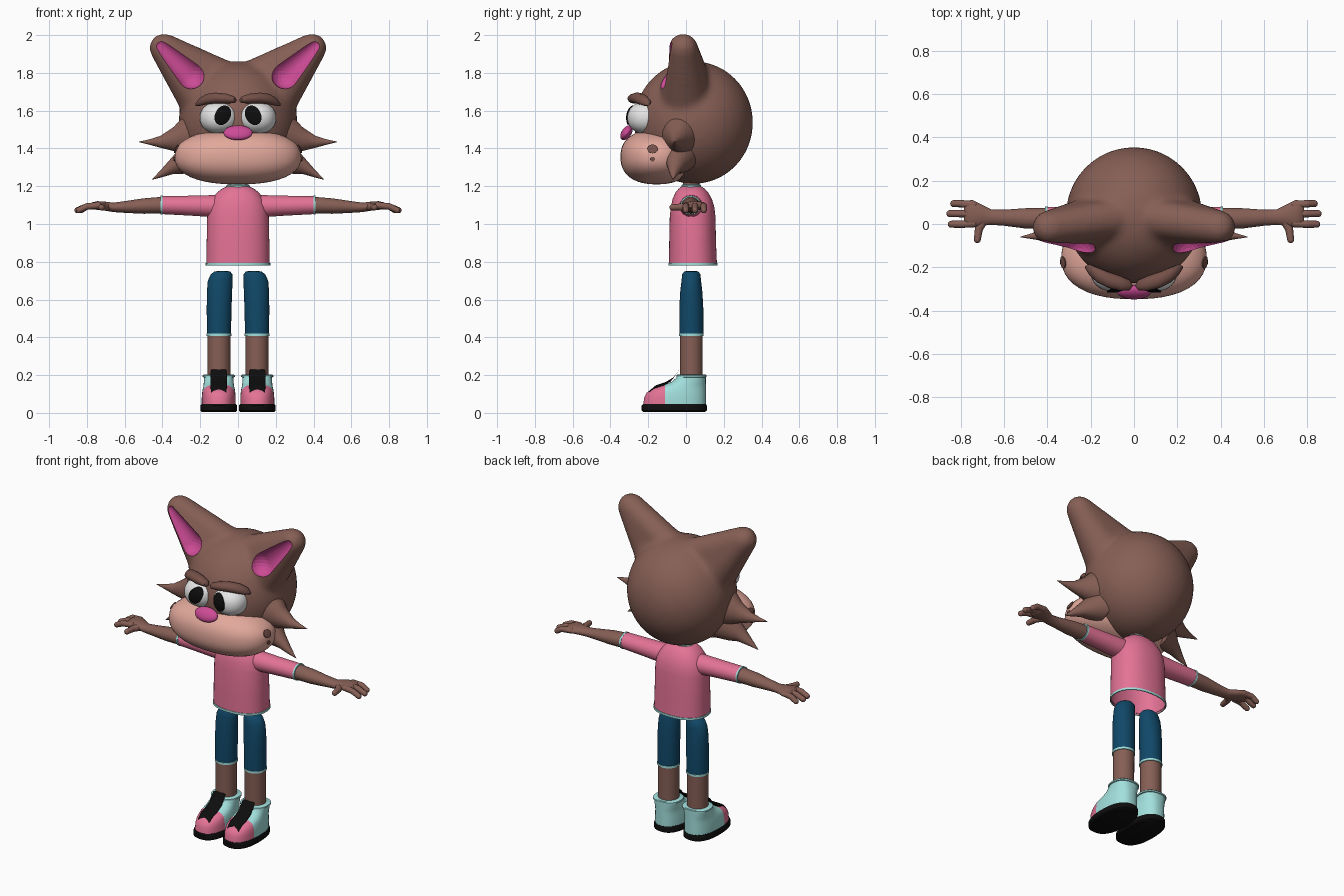
import bpy, bmesh, math
from mathutils import Vector, Matrix

if "Cube" in bpy.data.objects:
    bpy.data.objects.remove(bpy.data.objects["Cube"])


def material(name, r, g, b):
    m = bpy.data.materials.new(name)
    lin = [((c / 255 + 0.055) / 1.055) ** 2.4 if c > 10 else c / 255 / 12.92 for c in (r, g, b)]
    m.diffuse_color = (*lin, 1)
    m.use_nodes = True
    m.node_tree.nodes["Principled BSDF"].inputs["Base Color"].default_value = m.diffuse_color
    return m


BROWN = material("brown fur", 134, 95, 85)
DARK = material("dark brown", 116, 80, 72)
PEACH = material("peach", 226, 168, 155)
PINK = material("shirt pink", 228, 115, 150)
MAGENTA = material("magenta", 205, 75, 150)
NAVY = material("navy", 16, 72, 104)
AQUA = material("aqua", 162, 224, 221)
WHITE = material("eye white", 228, 228, 228)
BLACK = material("black", 13, 13, 13)


def finish(name, bm, mats, mirror=False):
    bmesh.ops.recalc_face_normals(bm, faces=bm.faces)
    me = bpy.data.meshes.new(name)
    bm.to_mesh(me)
    bm.free()
    ob = bpy.data.objects.new(name, me)
    bpy.context.collection.objects.link(ob)
    for m in mats:
        me.materials.append(m)
    if mirror:
        ob.modifiers.new("mirror", 'MIRROR').use_mirror_merge = False
    return ob


def add_ball(bm, c, r, n=2.0, tilt=0.0, seg=32):
    """Superellipsoid, optionally tilted about x."""
    vs = bmesh.ops.create_uvsphere(bm, u_segments=seg, v_segments=seg // 2, radius=1)['verts']
    rot = Matrix.Rotation(tilt, 3, 'X')
    for v in vs:
        p = v.co / sum(abs(k) ** n for k in v.co) ** (1 / n)
        v.co = Vector(c) + rot @ Vector([p[i] * r[i] for i in range(3)])


def ball(name, c, r, mat, mirror=False, **kw):
    bm = bmesh.new()
    add_ball(bm, c, r, **kw)
    return finish(name, bm, [mat], mirror)


def add_hull(bm, balls, seg=16):
    """Convex skin around several balls given as (x, y, z, radius)."""
    t = bmesh.new()
    for x, y, z, r in balls:
        add_ball(t, (x, y, z), (r, r, r), seg=seg)
    res = bmesh.ops.convex_hull(t, input=t.verts)
    junk = {g for g in res['geom_interior'] + res['geom_unused'] if isinstance(g, bmesh.types.BMVert)}
    bmesh.ops.delete(t, geom=list(junk), context='VERTS')
    me = bpy.data.meshes.new("temp")
    t.to_mesh(me)
    t.free()
    bm.from_mesh(me)
    bpy.data.meshes.remove(me)


def loft(name, rings, mat, axes="xy", n=2.0, seg=32, caps=(True, True), mirror=False, split=None):
    """Skin over rings (x, y, z, a, b) with half sizes a, b along two axes."""
    unit = {'x': Vector((1, 0, 0)), 'y': Vector((0, 1, 0)), 'z': Vector((0, 0, 1)),
            'd': Vector((0, 0.55, 0.83))}
    u, w = unit[axes[0]], unit[axes[1]]
    bm = bmesh.new()
    loops = []
    for x, y, z, a, b in rings:
        loop = []
        for i in range(seg):
            t = 2 * math.pi * (i + 0.5) / seg
            c, s = math.cos(t), math.sin(t)
            k = (abs(c) ** n + abs(s) ** n) ** (-1 / n)
            loop.append(bm.verts.new(Vector((x, y, z)) + u * a * c * k + w * b * s * k))
        loops.append(loop)
    for p, q in zip(loops, loops[1:]):
        for i in range(seg):
            j = (i + 1) % seg
            bm.faces.new((p[i], p[j], q[j], q[i]))
    for loop, cap in ((loops[0], caps[0]), (loops[-1], caps[1])):
        if cap:
            bm.faces.new(loop)
    mats = [mat]
    if split:  # second colour in front of a y position
        y0, front = split
        bmesh.ops.bisect_plane(bm, geom=bm.verts[:] + bm.edges[:] + bm.faces[:],
                               plane_co=(0, y0, 0), plane_no=(0, 1, 0))
        for f in bm.faces:
            f.material_index = int(f.calc_center_median().y < y0)
        mats.append(front)
    return finish(name, bm, mats, mirror)


def decal(name, c, r, n, axis, spot, size, mat, lean=0.0):
    """Thin oval lying on a superellipsoid; axis 0 faces +x, axis 1 faces -y."""
    bm = bmesh.new()
    other, sign = 1 - axis, 1 if axis == 0 else -1
    prev = None

    def vert(k, t):
        dv = size[1] * k * math.sin(t)
        p = [0, 0, spot[1] + dv]
        p[other] = spot[0] + size[0] * k * math.cos(t) + lean * dv
        q = sum(abs((p[i] - c[i]) / r[i]) ** n for i in (other, 2))
        p[axis] = c[axis] + sign * (r[axis] * max(0, 1 - q) ** (1 / n) + 0.004)
        return bm.verts.new(p)
    centre = vert(0, 0)
    for k in (0.25, 0.5, 0.75, 1):
        ring = [vert(k, 2 * math.pi * i / 28) for i in range(28)]
        for i in range(28):
            j = (i + 1) % 28
            bm.faces.new((prev[i], prev[j], ring[j], ring[i]) if prev else (centre, ring[j], ring[i]))
        prev = ring
    ob = finish(name, bm, [mat], True)
    solid = ob.modifiers.new("thickness", 'SOLIDIFY')
    solid.thickness, solid.offset = 0.006, 0
    return ob


# Head: skull and ears blended together, ear hollows cut in
bm = bmesh.new()
add_ball(bm, (0, 0.04, 1.537), (0.315, 0.315, 0.325), seg=48)
for s in (-1, 1):
    add_hull(bm, [(s * 0.392, -0.015, 1.932, 0.078), (s * 0.19, -0.005, 1.68, 0.135),
                  (s * 0.07, 0.03, 1.77, 0.095)], 24)
head = finish("head", bm, [BROWN, MAGENTA])
rm = head.modifiers.new("blend", 'REMESH')
rm.mode, rm.voxel_size = 'VOXEL', 0.015
sm = head.modifiers.new("soften", 'SMOOTH')
sm.factor, sm.iterations = 0.5, 12
bm = bmesh.new()
for s in (-1, 1):
    add_hull(bm, [(s * 0.412, -0.105, 1.945, 0.035), (s * 0.25, -0.13, 1.79, 0.075)], 24)
for f in bm.faces:
    f.material_index = 1
cutter = finish("ear_cutter", bm, [BROWN, MAGENTA])
cutter.hide_render = True
cut = head.modifiers.new("ear_hollows", 'BOOLEAN')
cut.operation, cut.solver, cut.object = 'DIFFERENCE', 'EXACT', cutter

# Cheek fur spikes
loft("upper_cheek_spike", [(0.22, -0.02, 1.48, 0.12, 0.13), (0.29, -0.03, 1.47, 0.085, 0.1),
                           (0.34, -0.04, 1.45, 0.055, 0.065), (0.41, -0.05, 1.435, 0.03, 0.032),
                           (0.47, -0.056, 1.434, 0.014, 0.014), (0.525, -0.06, 1.435, 0.001, 0.001)],
     BROWN, "yz", seg=20, mirror=True)
loft("lower_cheek_spike", [(0.22, -0.03, 1.38, 0.1, 0.11), (0.29, -0.04, 1.345, 0.07, 0.08),
                           (0.34, -0.055, 1.315, 0.045, 0.05), (0.4, -0.065, 1.272, 0.022, 0.024),
                           (0.455, -0.07, 1.235, 0.001, 0.001)], BROWN, "yz", seg=20, mirror=True)

# Face
SN_C, SN_R = (0, -0.155, 1.355), (0.335, 0.192, 0.145)
ball("muzzle", SN_C, SN_R, PEACH, n=2.35, seg=48)
for i, (z, a, b) in enumerate(((1.397, 0.028, 0.022), (1.344, 0.013, 0.012))):
    decal("muzzle_spot_%d" % i, SN_C, SN_R, 2.35, 0, (-0.177, z), (a, b), DARK)
ball("nose", (0, -0.315, 1.483), (0.077, 0.026, 0.044), MAGENTA, tilt=-0.6)
EYE_C, EYE_R = (0.101, -0.21, 1.562), (0.101, 0.1, 0.085)
ball("eye", EYE_C, EYE_R, WHITE, mirror=True, n=2.2)
decal("pupil", EYE_C, EYE_R, 2.2, 1, (0.081, 1.575), (0.042, 0.05), BLACK, -0.2)
loft("brow", [(0.008, -0.285, 1.655, 0.006, 0.006), (0.02, -0.282, 1.658, 0.024, 0.018),
              (0.06, -0.275, 1.664, 0.034, 0.026), (0.12, -0.258, 1.667, 0.037, 0.029),
              (0.17, -0.235, 1.66, 0.035, 0.028), (0.205, -0.212, 1.645, 0.026, 0.021),
              (0.225, -0.2, 1.632, 0.006, 0.006)], DARK, "yz", seg=20, mirror=True)

# Neck and shirt
loft("neck", [(0, 0.028, 1.12, 0.05, 0.045), (0, 0.028, 1.26, 0.05, 0.045)], BROWN)
loft("collar", [(0, 0.028, 1.18, 0.065, 0.055), (0, 0.028, 1.205, 0.062, 0.052),
                (0, 0.028, 1.21, 0.055, 0.046)], AQUA)
loft("shirt", [(0, 0.037, 0.785, 0.168, 0.127), (0, 0.035, 0.9, 0.166, 0.124),
               (0, 0.035, 1.04, 0.163, 0.121), (0, 0.035, 1.09, 0.156, 0.115),
               (0, 0.033, 1.13, 0.138, 0.105), (0, 0.031, 1.165, 0.113, 0.088),
               (0, 0.03, 1.187, 0.085, 0.069), (0, 0.029, 1.198, 0.06, 0.052)],
     PINK, n=2.3, seg=48, caps=(False, True))
loft("shirt_hem", [(0, 0.037, 0.78, 0.165, 0.124), (0, 0.037, 0.78, 0.171, 0.13),
                   (0, 0.037, 0.793, 0.171, 0.13), (0, 0.037, 0.793, 0.165, 0.124)],
     AQUA, n=2.3, seg=48, caps=(False, False))

# Arms and hands
loft("sleeve", [(0.1, 0.028, 1.094, 0.062, 0.06), (0.25, 0.026, 1.097, 0.057, 0.053),
                (0.402, 0.025, 1.1, 0.053, 0.048)], PINK, "yz", mirror=True)
loft("sleeve_cuff", [(0.4, 0.025, 1.1, 0.055, 0.05), (0.411, 0.025, 1.1, 0.055, 0.05)],
     AQUA, "yz", mirror=True)
loft("forearm", [(0.39, 0.025, 1.1, 0.049, 0.045), (0.5, 0.026, 1.095, 0.047, 0.041),
                 (0.6, 0.029, 1.09, 0.037, 0.031), (0.66, 0.032, 1.088, 0.036, 0.025),
                 (0.7, 0.04, 1.094, 0.048, 0.024), (0.745, 0.047, 1.098, 0.064, 0.023),
                 (0.775, 0.048, 1.096, 0.06, 0.018), (0.785, 0.048, 1.094, 0.045, 0.008)],
     BROWN, "yz", mirror=True)
for i, (y, tip) in enumerate(((-0.001, 0.843), (0.048, 0.85), (0.094, 0.832))):
    bm = bmesh.new()
    add_hull(bm, [(0.74, y * 0.9 + 0.003, 1.098, 0.018), (0.8, y, 1.093, 0.017)])
    add_hull(bm, [(0.8, y, 1.093, 0.017), (tip, y, 1.073, 0.016)])
    finish("finger_%d" % i, bm, [BROWN], True)
bm = bmesh.new()
add_hull(bm, [(0.69, 0.02, 1.09, 0.02), (0.715, -0.02, 1.09, 0.019)])
add_hull(bm, [(0.715, -0.02, 1.09, 0.019), (0.723, -0.072, 1.088, 0.016)])
finish("thumb", bm, [BROWN], True)

# Legs
loft("trouser_leg", [(0.101, 0.028, 0.415, 0.064, 0.064), (0.1, 0.028, 0.55, 0.066, 0.064),
                     (0.098, 0.028, 0.64, 0.067, 0.059), (0.094, 0.028, 0.7, 0.066, 0.052),
                     (0.087, 0.028, 0.735, 0.057, 0.048), (0.083, 0.028, 0.748, 0.042, 0.038),
                     (0.08, 0.028, 0.752, 0.02, 0.02)], NAVY, mirror=True)
loft("trouser_cuff", [(0.101, 0.028, 0.407, 0.066, 0.066), (0.101, 0.028, 0.42, 0.066, 0.066)],
     AQUA, mirror=True)
loft("shin", [(0.101, 0.028, 0.15, 0.061, 0.06), (0.101, 0.028, 0.415, 0.061, 0.061)],
     BROWN, mirror=True)


# Shoes
def section(z, half, front, back=0.105):
    return (0.102, (front + back) / 2, z, half, (back - front) / 2)


loft("sole", [section(0.005, 0.09, -0.225, 0.1), section(0.012, 0.097, -0.235, 0.11),
              section(0.038, 0.097, -0.235, 0.11), section(0.046, 0.092, -0.228, 0.106)],
     BLACK, n=2.4, seg=48, mirror=True)
loft("shoe", [section(0.04, 0.09, -0.226), section(0.08, 0.09, -0.222), section(0.105, 0.088, -0.21),
              section(0.125, 0.085, -0.185), section(0.138, 0.082, -0.15), section(0.15, 0.08, -0.11),
              section(0.165, 0.079, -0.075), section(0.185, 0.079, -0.052), section(0.197, 0.079, -0.045)],
     AQUA, n=2.4, seg=48, mirror=True, split=(-0.11, PINK))
loft("shoe_rim", [section(0.188, 0.078, -0.045), section(0.19, 0.085, -0.051, 0.109),
                  section(0.199, 0.085, -0.051, 0.109), section(0.203, 0.078, -0.045)],
     AQUA, n=2.4, seg=48, mirror=True)
loft("shoe_tongue", [(0.102, -0.195, 0.112, 0.04, 0.012), (0.102, -0.165, 0.137, 0.043, 0.012),
                     (0.102, -0.115, 0.153, 0.043, 0.012), (0.102, -0.075, 0.176, 0.043, 0.014),
                     (0.102, -0.055, 0.2, 0.043, 0.014), (0.102, -0.042, 0.222, 0.042, 0.01)],
     BLACK, "xd", n=5, seg=24, mirror=True)

# Bake the modifiers, drop the cutter, and smooth everything
bpy.ops.object.select_all(action='SELECT')
bpy.context.view_layer.objects.active = head
bpy.ops.object.convert(target='MESH')
bpy.data.objects.remove(bpy.data.objects["ear_cutter"])
bpy.ops.object.shade_smooth_by_angle(angle=math.radians(40))
